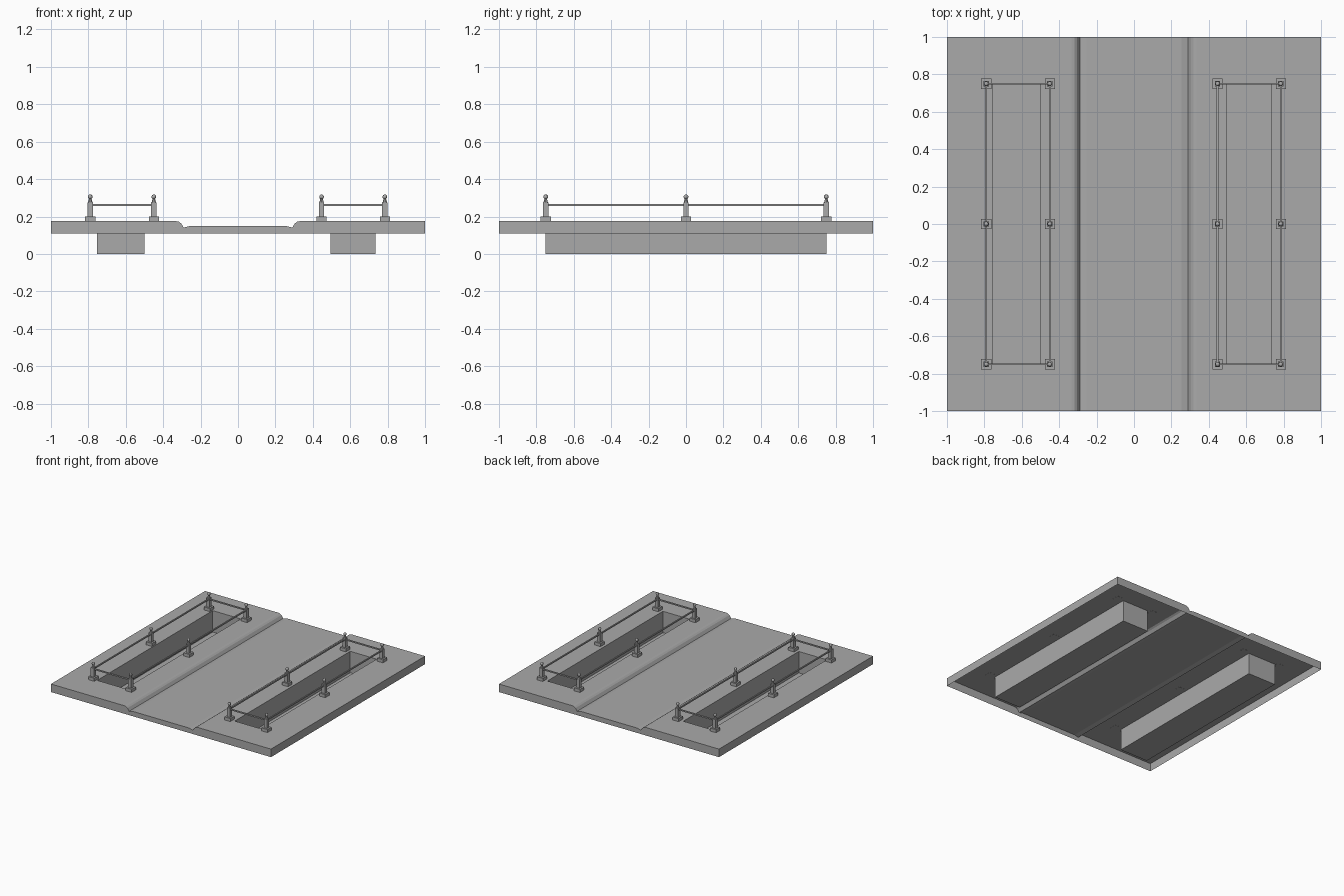
import bpy
import bmesh
from mathutils import Matrix, Vector

cube = bpy.data.objects.get("Cube")
if cube:
    bpy.data.objects.remove(cube, do_unlink=True)

grey = bpy.data.materials.new("stone_grey")
grey.use_nodes = True
colour = (0.4, 0.4, 0.4, 1)
grey.diffuse_color = colour
grey.node_tree.nodes["Principled BSDF"].inputs["Base Color"].default_value = colour

TOP, RIM, END = 0.176, 0.11, 0.75
PITS = [(-0.755, -0.5), (0.495, 0.735)]


def finish(name, bm):
    mesh = bpy.data.meshes.new(name)
    bmesh.ops.remove_doubles(bm, verts=bm.verts, dist=0.0001)
    bm.to_mesh(mesh)
    bm.free()
    mesh.materials.append(grey)
    obj = bpy.data.objects.new(name, mesh)
    bpy.context.collection.objects.link(obj)
    return obj


def quad(bm, *points):
    return bm.faces.new([bm.verts.new(p) for p in points])


def box(bm, centre, size):
    matrix = Matrix.Translation(centre) @ Matrix.Diagonal((*size, 1))
    bmesh.ops.create_cube(bm, size=1, matrix=matrix)


# Pavement and sunken road: a thin shell, open below, with a hole for each pit
kerb = [(-0.335, TOP), (-0.318, 0.173), (-0.305, 0.164), (-0.29, 0.141), (-0.255, 0.15)]
profile = [(-1, TOP)] + [(x, TOP) for x in PITS[0]] + kerb
profile += [(-x, z) for x, z in reversed(kerb)]
profile += [(x, TOP) for x in PITS[1]] + [(1, TOP)]
rows = [-1, -END, END, 1]

bm = bmesh.new()
for (xa, za), (xb, zb) in zip(profile, profile[1:]):
    for ya, yb in zip(rows, rows[1:]):
        if (xa, xb) in PITS and ya == -END:
            continue
        quad(bm, (xa, ya, za), (xb, ya, zb), (xb, yb, zb), (xa, yb, za))
    for y in (-1, 1):
        skirt = [(xa, y, RIM), (xb, y, RIM), (xb, y, zb), (xa, y, za)]
        quad(bm, *(skirt if y < 0 else reversed(skirt)))
for x in (-1, 1):
    skirt = [(x, -1, RIM), (x, 1, RIM), (x, 1, TOP), (x, -1, TOP)]
    quad(bm, *(skirt if x > 0 else reversed(skirt)))
bmesh.ops.dissolve_limit(bm, angle_limit=0.001, verts=bm.verts, edges=bm.edges)
finish("pavement_and_road", bm)

# Open-topped pits hanging below the pavement
for side, (xa, xb) in zip(("right", "left"), PITS):
    bm = bmesh.new()
    box(bm, ((xa + xb) / 2, 0, TOP / 2), (xb - xa, 2 * END, TOP))
    lid = [f for f in bm.faces if f.normal.z > 0.5]
    bmesh.ops.delete(bm, geom=lid, context="FACES")
    finish(side + "_pit", bm)


# Railing post: plinth, square shaft, tapered cap and ball
def post(name, x, y):
    bm = bmesh.new()
    box(bm, (x, y, 0.188), (0.054, 0.054, 0.026))
    box(bm, (x, y, 0.237), (0.028, 0.028, 0.076))
    bmesh.ops.create_cone(bm, cap_ends=True, segments=8, radius1=0.012, radius2=0.006,
                          depth=0.024, matrix=Matrix.Translation((x, y, 0.286)))
    bmesh.ops.create_uvsphere(bm, u_segments=10, v_segments=6, radius=0.013,
                              matrix=Matrix.Translation((x, y, 0.305)))
    finish(name, bm)


# Rail between two posts
def rail(name, start, end):
    a, b = Vector((*start, 0.262)), Vector((*end, 0.262))
    length = b - a
    bm = bmesh.new()
    box(bm, (a + b) / 2, [max(abs(d), 0.01) for d in length])
    finish(name, bm)


# Fences around both pits
for side, (xa, xb) in (("right", (-0.79, -0.45)), ("left", (0.447, 0.785))):
    for place, y in (("front", -END), ("middle", 0), ("back", END)):
        post(f"{side}_{place}_post_a", xa, y)
        post(f"{side}_{place}_post_b", xb, y)
        if y:
            rail(f"{side}_{place}_rail", (xa, y), (xb, y))
    for tag, x in (("a", xa), ("b", xb)):
        rail(f"{side}_long_rail_{tag}", (x, -END), (x, END))
